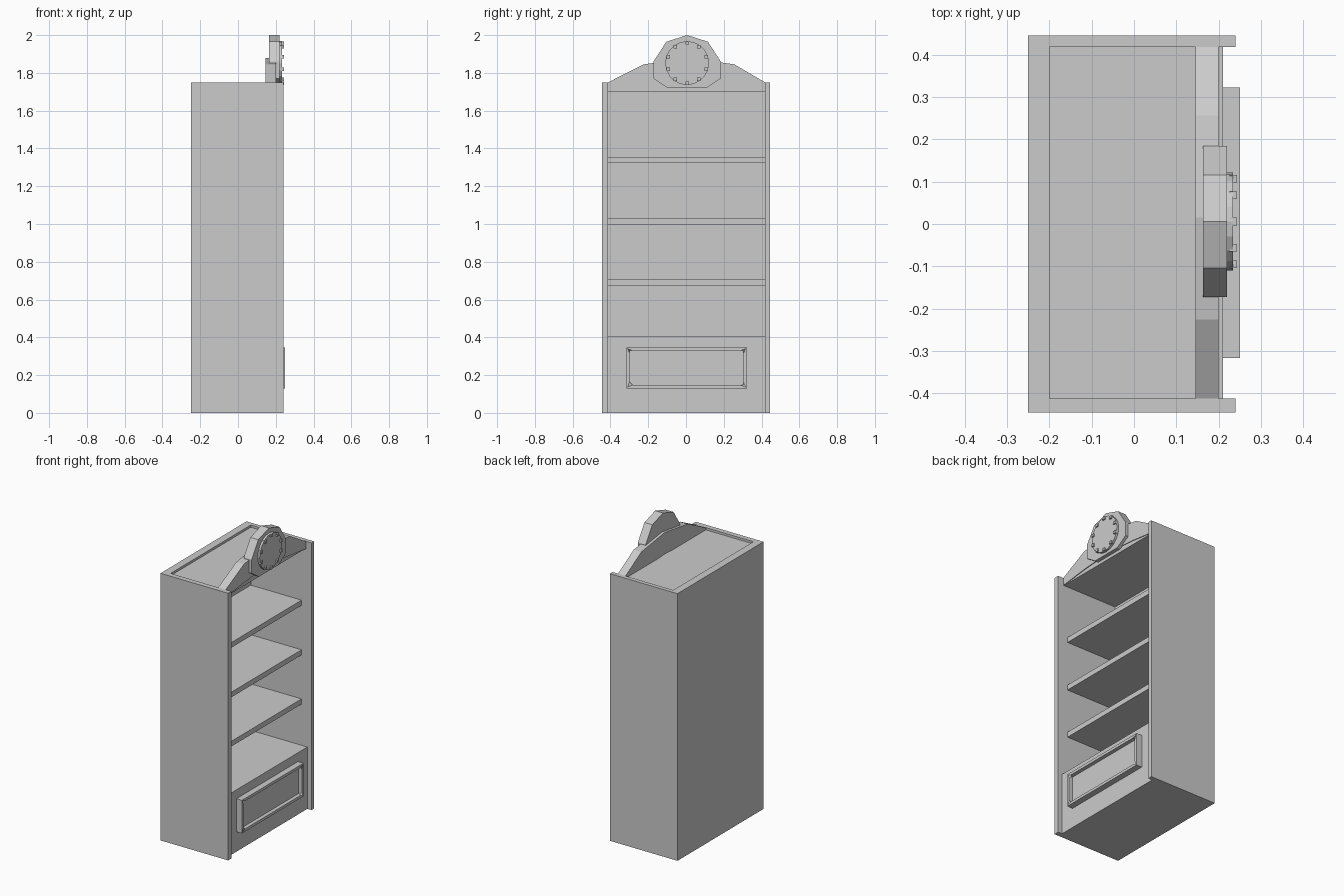
import bpy, bmesh, math

if "Cube" in bpy.data.objects:
    bpy.data.objects.remove(bpy.data.objects["Cube"])

def finish(name, bm):
    bmesh.ops.recalc_face_normals(bm, faces=bm.faces[:])
    me = bpy.data.meshes.new(name)
    bm.to_mesh(me)
    bm.free()
    ob = bpy.data.objects.new(name, me)
    bpy.context.collection.objects.link(ob)
    return ob

def prism_mesh(pts, x0, x1):
    # Extrude a (y, z) outline from x0 to x1
    bm = bmesh.new()
    face = bm.faces.new([bm.verts.new((x0, y, z)) for y, z in pts])
    ext = bmesh.ops.extrude_face_region(bm, geom=[face])
    for v in ext["geom"]:
        if isinstance(v, bmesh.types.BMVert):
            v.co.x = x1
    bmesh.ops.recalc_face_normals(bm, faces=bm.faces[:])
    return bm

def prism(name, pts, x0, x1):
    return finish(name, prism_mesh(pts, x0, x1))

def rect(y0, y1, z0, z1):
    return [(y0, z0), (y1, z0), (y1, z1), (y0, z1)]

def box(name, x0, x1, y0, y1, z0, z1):
    return prism(name, rect(y0, y1, z0, z1), x0, x1)

YL, YR = -0.412, 0.418   # inner faces of the side panels
CY, CZ = 0.006, 1.852    # clock centre

# Carcass
box("side_panel_left", -0.25, 0.24, -0.445, YL, 0, 1.75)
box("side_panel_right", -0.25, 0.24, YR, 0.445, 0, 1.75)
box("back_panel", -0.25, -0.20, YL, YR, 0, 1.75)
box("top_board", -0.20, 0.195, YL, YR, 1.70, 1.735)
box("base_box", -0.20, 0.21, YL, YR, 0, 0.405)

# Shelves
for i, z in enumerate((0.675, 0.997, 1.322)):
    box(f"shelf_{i + 1}", -0.20, 0.168, YL, YR, z, z + 0.034)

# Drawer front with recessed panel and clipped corners
bm = prism_mesh(rect(-0.316, 0.322, 0.13, 0.347), 0.20, 0.25)
bm.normal_update()
front = max(bm.faces, key=lambda f: f.calc_center_median().x)
corners = list(front.verts)
bmesh.ops.inset_region(bm, faces=[front], thickness=0.025)
ext = bmesh.ops.extrude_face_region(bm, geom=[front])
for v in ext["geom"]:
    if isinstance(v, bmesh.types.BMVert):
        v.co.x -= 0.025
if front.is_valid:
    bmesh.ops.delete(bm, geom=[front], context='FACES_ONLY')
bmesh.ops.bevel(bm, geom=corners, offset=0.016, segments=1, affect='VERTICES')
finish("drawer_front", bm)

# Pediment with arched lower edge
prism("pediment", [(YL, 1.70), (-0.21, 1.725), (CY, 1.74), (0.222, 1.725), (YR, 1.70),
                   (YR, 1.75), (0.256, 1.845), (0.015, 1.88), (-0.225, 1.845), (YL, 1.75)],
      0.145, 0.20)

# Clock case
half = [(0.11, 1.965), (0.178, 1.86), (0.178, 1.77), (0.103, 1.72)]
outline = [(CY, 2.0)] + [(CY + y, z) for y, z in half] + [(CY - y, z) for y, z in reversed(half)]
prism("clock_case", outline, 0.163, 0.22)

# Clock dial
dial = [(CY + 0.116 * math.sin(math.tau * i / 20), CZ + 0.116 * math.cos(math.tau * i / 20))
        for i in range(20)]
prism("clock_dial", dial, 0.21, 0.234)

# Hour markers
for i in range(10):
    a = math.tau * i / 10
    y, z = CY + 0.106 * math.sin(a), CZ + 0.106 * math.cos(a)
    box(f"hour_marker_{i + 1}", 0.225, 0.243, y - 0.009, y + 0.009, z - 0.009, z + 0.009)
